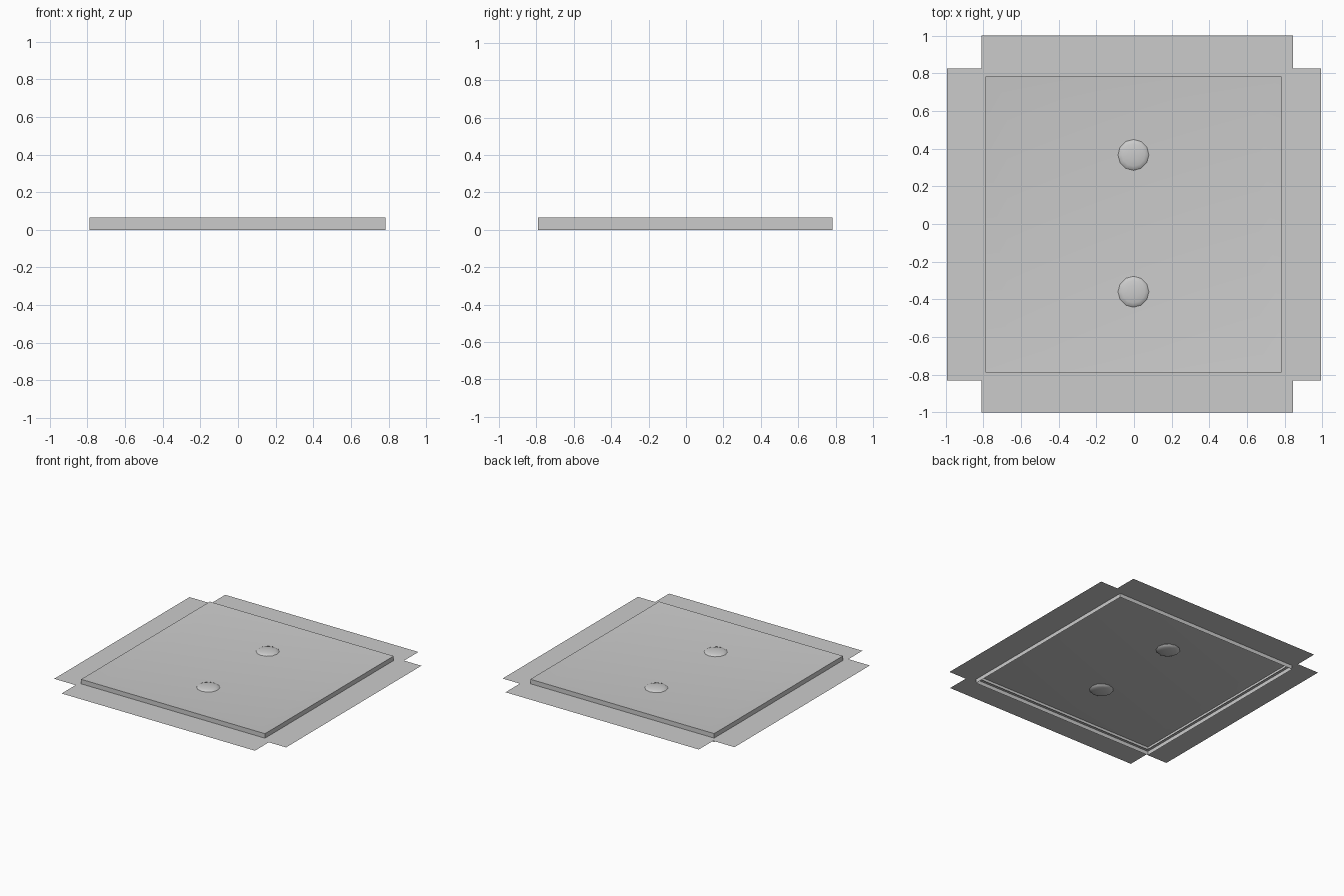
import bpy, bmesh

cube = bpy.data.objects.get("Cube")
if cube:
    bpy.data.objects.remove(cube, do_unlink=True)

# One plain grey for everything
grey = bpy.data.materials.new("plain_grey")
grey.use_nodes = True
colour = (0.6, 0.6, 0.6, 1)
grey.diffuse_color = colour
grey.node_tree.nodes["Principled BSDF"].inputs["Base Color"].default_value = colour

HALF = 0.787       # half width of the square panel
OFFSET = -0.003    # panel sits very slightly off centre
RIM = 0.065        # top of the rim
FLOOR = 0.05       # sunken middle of the panel
FLANGE_Z = 0.03    # height of the thin border strips


def finish(name, bm, smooth=True):
    bmesh.ops.recalc_face_normals(bm, faces=bm.faces)
    mesh = bpy.data.meshes.new(name)
    bm.to_mesh(mesh)
    bm.free()
    mesh.materials.append(grey)
    obj = bpy.data.objects.new(name, mesh)
    bpy.context.collection.objects.link(obj)
    if smooth:
        bpy.ops.object.select_all(action='DESELECT')
        obj.select_set(True)
        bpy.context.view_layer.objects.active = obj
        bpy.ops.object.shade_smooth_by_angle(angle=0.6)
    return obj


def ring(bm, half, z):
    corners = ((-1, -1), (1, -1), (1, 1), (-1, 1))
    return [bm.verts.new((OFFSET + sx * half, OFFSET + sy * half, z))
            for sx, sy in corners]


# Square panel: open below, upright walls, shallow sunken middle
bm = bmesh.new()
rings = [ring(bm, HALF, 0), ring(bm, HALF, RIM), ring(bm, 0.67, FLOOR)]
for low, high in zip(rings, rings[1:]):
    for i in range(4):
        j = (i + 1) % 4
        bm.faces.new((low[i], low[j], high[j], high[i]))
bm.faces.new(rings[-1])
finish("square_panel", bm)


# Flat border strips, reaching just inside the walls
def strip(name, x0, x1, y0, y1):
    bm = bmesh.new()
    bm.faces.new([bm.verts.new((x, y, FLANGE_Z)) for x, y in
                  ((x0, y0), (x1, y0), (x1, y1), (x0, y1))])
    finish(name, bm, smooth=False)


INNER = 0.77
strip("front_strip", -0.81, 0.845, -1, -INNER)
strip("back_strip", -0.81, 0.845, INNER, 1)
strip("right_strip", -0.993, -INNER, -0.83, 0.825)
strip("left_strip", INNER, 0.993, -0.83, 0.825)

# Two flattened round knobs
for name, y in (("front_knob", -0.36), ("back_knob", 0.367)):
    bm = bmesh.new()
    bmesh.ops.create_uvsphere(bm, u_segments=12, v_segments=8, radius=1)
    bmesh.ops.scale(bm, vec=(0.085, 0.085, 0.018), verts=bm.verts)
    bmesh.ops.translate(bm, vec=(-0.003, y, 0.047), verts=bm.verts)
    finish(name, bm)
